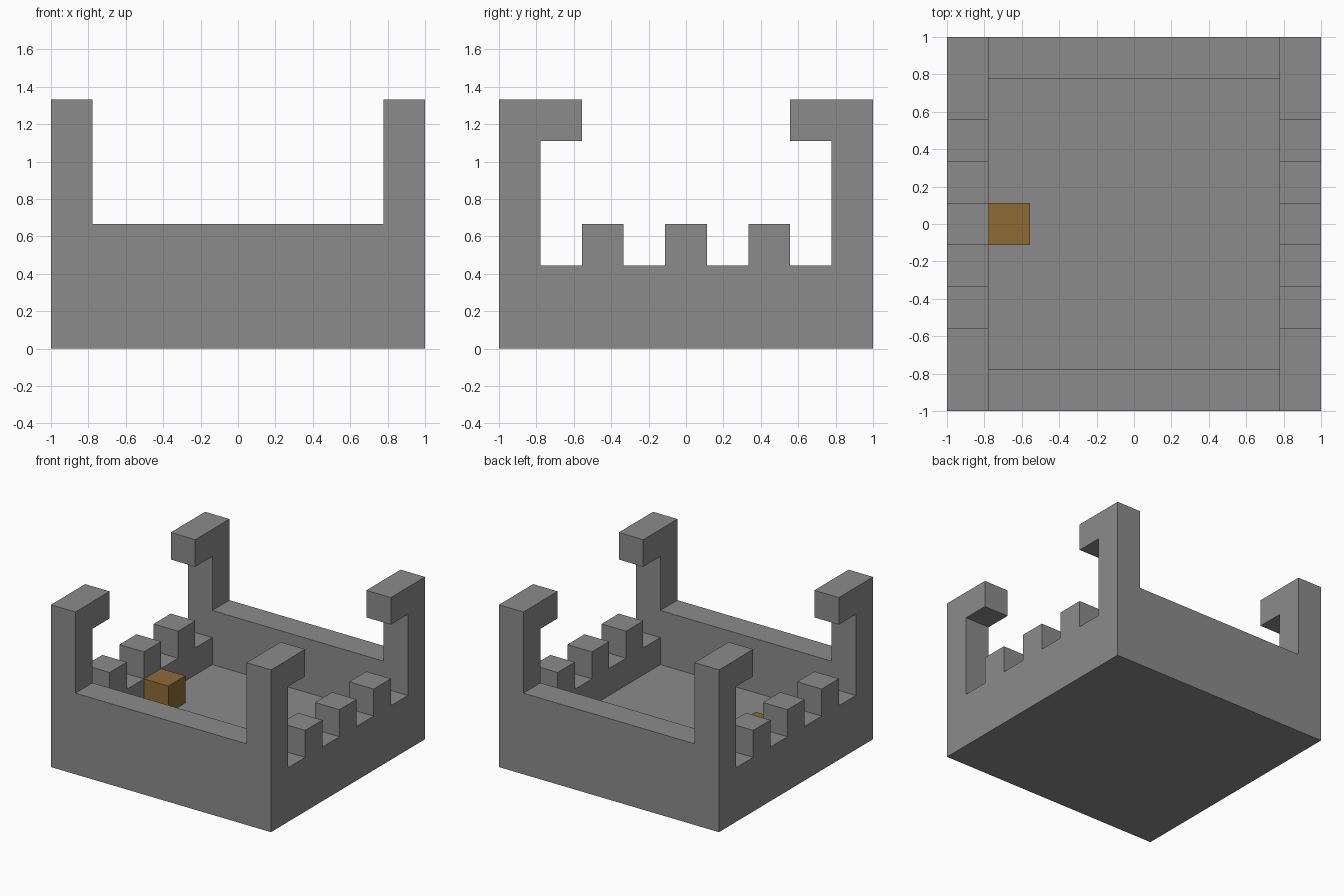
import bpy
import bmesh
from mathutils import Vector

U = 2 / 9  # one block; the model is 9 x 9 x 6 blocks

default = bpy.data.objects.get("Cube")
if default:
    bpy.data.objects.remove(default, do_unlink=True)


def make_material(name, rgb):
    mat = bpy.data.materials.new(name)
    mat.use_nodes = True
    mat.diffuse_color = (*rgb, 1)
    mat.node_tree.nodes["Principled BSDF"].inputs["Base Color"].default_value = (*rgb, 1)
    return mat


stone = make_material("stone grey", (0.26, 0.26, 0.26))
wood = make_material("wood brown", (0.27, 0.145, 0.036))


def extrude_profile(name, points, push, mat):
    """Make a solid from a flat outline, in blocks, pushed along a vector."""
    bm = bmesh.new()
    face = bm.faces.new([bm.verts.new(Vector(p) * U) for p in points])
    result = bmesh.ops.extrude_face_region(bm, geom=[face], use_keep_orig=True)
    moved = [g for g in result["geom"] if isinstance(g, bmesh.types.BMVert)]
    bmesh.ops.translate(bm, verts=moved, vec=Vector(push) * U)
    bmesh.ops.recalc_face_normals(bm, faces=bm.faces)
    mesh = bpy.data.meshes.new(name)
    bm.to_mesh(mesh)
    bm.free()
    mesh.materials.append(mat)
    obj = bpy.data.objects.new(name, mesh)
    bpy.context.collection.objects.link(obj)
    return obj


def box(name, x, y, z, mat):
    base = [(x[0], y[0], z[0]), (x[1], y[0], z[0]), (x[1], y[1], z[0]), (x[0], y[1], z[0])]
    return extrude_profile(name, base, (0, 0, z[1] - z[0]), mat)


# Side walls: battlements, corner posts and inward hooks in one outline
half = [(0.5, 3), (0.5, 2), (1.5, 2), (1.5, 3), (2.5, 3), (2.5, 2), (3.5, 2),
        (3.5, 5), (2.5, 5), (2.5, 6), (4.5, 6), (4.5, 0)]
outline = half + [(-y, z) for y, z in reversed(half)]
for name, x in (("right_wall", -4.5), ("left_wall", 3.5)):
    extrude_profile(name, [(x, y, z) for y, z in outline], (1, 0, 0), stone)

# Plain front and back walls
for name, y in (("front_wall", -4.5), ("back_wall", 3.5)):
    box(name, (-3.5, 3.5), (y, y + 1), (0, 3), stone)

# Sunken floor, and the single block against the right wall
box("floor", (-3.5, 3.5), (-3.5, 3.5), (0, 1), stone)
box("wooden_block", (-3.5, -2.5), (-0.5, 0.5), (1, 2), wood)
